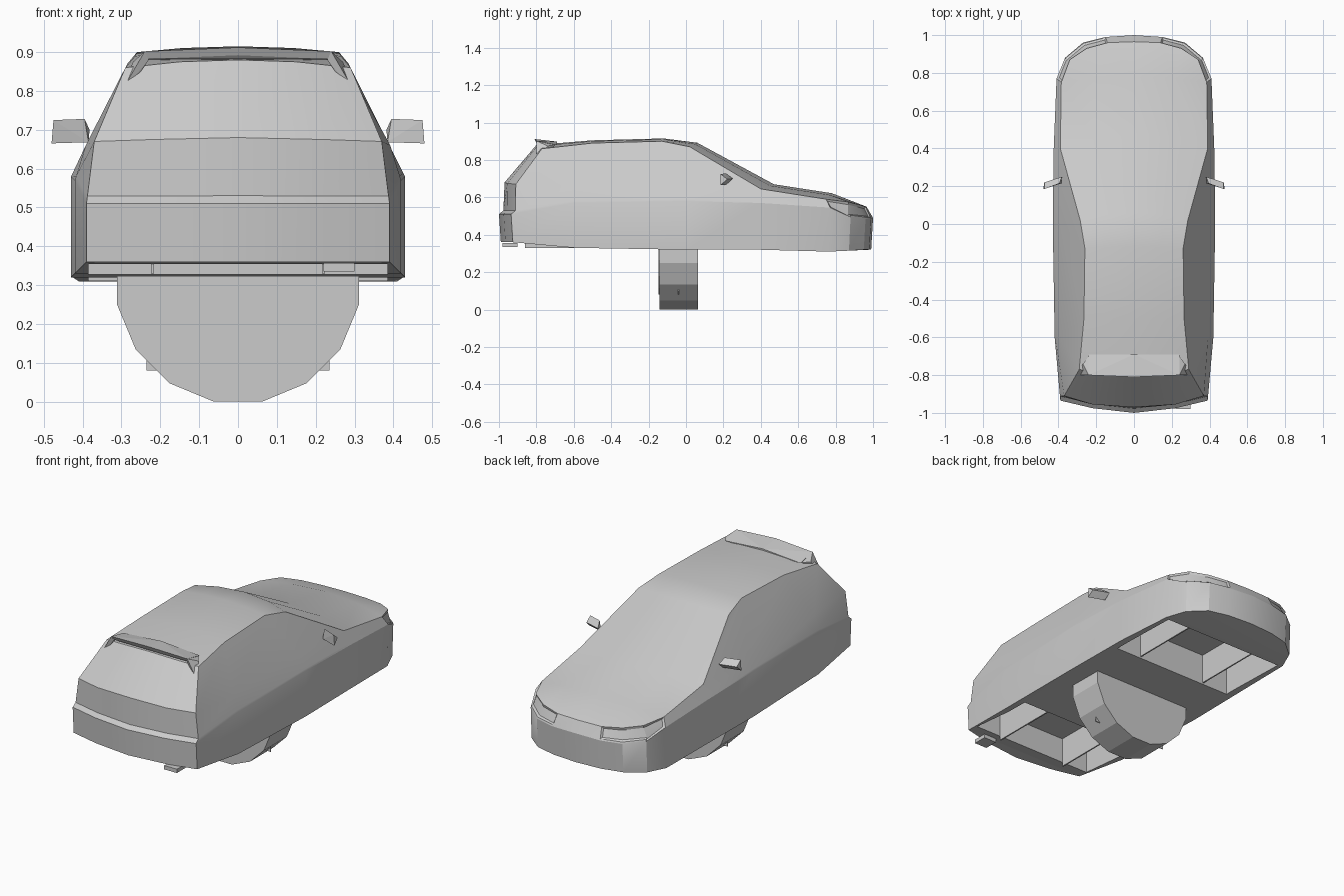
import bpy, bmesh, math
from mathutils import Vector

cube = bpy.data.objects.get("Cube")
if cube:
    bpy.data.objects.remove(cube, do_unlink=True)

paint = bpy.data.materials.new("plain_grey")
paint.use_nodes = True
GREY = (0.6, 0.6, 0.6, 1)
paint.diffuse_color = GREY
paint.node_tree.nodes["Principled BSDF"].inputs["Base Color"].default_value = GREY


def finish(bm, name):
    bmesh.ops.remove_doubles(bm, verts=bm.verts, dist=0.0005)
    bmesh.ops.recalc_face_normals(bm, faces=bm.faces)
    mesh = bpy.data.meshes.new(name)
    bm.to_mesh(mesh)
    bm.free()
    mesh.materials.append(paint)
    ob = bpy.data.objects.new(name, mesh)
    bpy.context.collection.objects.link(ob)
    return ob


def box(name, lo, hi):
    bm = bmesh.new()
    bmesh.ops.create_cube(bm, size=1)
    lo, hi = Vector(lo), Vector(hi)
    for v in bm.verts:
        v.co = (lo + hi) / 2 + v.co * (hi - lo)
    return finish(bm, name)


def hull(name, pts):
    bm = bmesh.new()
    for p in pts:
        bm.verts.new(p)
    bmesh.ops.convex_hull(bm, input=bm.verts)
    bmesh.ops.dissolve_limit(bm, angle_limit=0.01, verts=bm.verts, edges=bm.edges)
    return finish(bm, name)


# Half outlines of the shell from tail centre to nose centre
X = (0, .22, .39, .42, .43, .425, .41, .365, .27, .15, 0)
Y = (-1, -.975, -.935, -.6, 0, .4, .77, .88, .96, .99, 1)
Z_LOW = (.36, .36, .36, .33, .32, .32, .31, .315, .32, .32, .32)
Z_WAIST = (.51, .51, .51, .57, .58, .57, .545, .495, .485, .485, .49)
sill = [Vector((x, y * .99, z)) for x, y, z in zip(X, Y, Z_LOW)]
waist = [Vector(p) for p in zip(X, Y, Z_WAIST)]
belt = [Vector(p) for p in (
    (0, -.97, .68), (.22, -.955, .675), (.37, -.91, .67), (.392, -.6, .66),
    (.392, 0, .655), (.39, .4, .645), (.385, .75, .59), (.34, .87, .575),
    (.25, .93, .56), (.14, .96, .55), (0, .965, .55))]
roof = [Vector(p) for p in (
    (0, -.8, .88), (.15, -.795, .875), (.29, -.77, .86),
    (.265, -.5, .89), (.26, -.13, .90), (.285, .02, .87))]
# Ledge above the rear bumper
ledge = [a.lerp(b, .12) for a, b in zip(waist, belt)]
for i in range(3):
    ledge[i].y += .02

bm = bmesh.new()


def face(*pts):
    vs = [bm.verts.new(p) for p in pts]
    return bm.faces.new(vs)


def flip(p):
    return Vector((-p.x, p.y, p.z))


def both(*pts):
    face(*pts)
    face(*[flip(p) for p in reversed(pts)])


# Side walls, tail and nose
for low, high in ((sill, waist), (waist, ledge), (ledge, belt)):
    for i in range(10):
        both(low[i], low[i + 1], high[i + 1], high[i])
for i in range(5):
    both(belt[i], belt[i + 1], roof[i + 1], roof[i])

# Roof, windscreen and bonnet strips
edges = roof[2:] + belt[5:7]
centres = [roof[0]] + [Vector((0, y, z)) for y, z in
                       ((-.5, .905), (-.12, .915), (.06, .892), (.47, .67), (.78, .622))]
mids = [Vector((e.x * .55, *(c.lerp(e, .3).yz))) for e, c in zip(edges, centres)]
mids[0] = roof[1]
for i in range(5):
    both(edges[i], edges[i + 1], mids[i + 1], mids[i])
    both(mids[i], mids[i + 1], centres[i + 1], centres[i])
both(belt[6], belt[7], mids[-1])
both(belt[7], belt[8], mids[-1])
both(belt[8], belt[9], mids[-1])
both(mids[-1], belt[9], centres[-1])
both(belt[9], belt[10], centres[-1])

# Underside
for i in range(2, 6):
    face(sill[i], sill[i + 1], flip(sill[i + 1]), flip(sill[i]))
for a, b in ((0, 1), (1, 2)):
    both(sill[a], sill[b], Vector((0, sill[2].y, .36)))
face(*sill[6:], *[flip(p) for p in reversed(sill[6:10])])
bmesh.ops.remove_doubles(bm, verts=bm.verts, dist=0.0005)
bmesh.ops.recalc_face_normals(bm, faces=bm.faces)

# Sunken headlamps on the nose corners
for side in (-1, 1):
    lamp = []
    for f in bm.faces:
        c = f.calc_center_median()
        if c.y > .78 and .5 < c.z < .565 and c.x * side > .15 and abs(f.normal.z) < .85:
            lamp.append(f)
    bmesh.ops.inset_region(bm, faces=lamp, thickness=.012, depth=-.008)
body = finish(bm, "body_shell")

# Open bays under the floor
for name, y0, y1 in (("rear_bay", -.86, -.46), ("front_bay", .32, .75)):
    cutter = box(name + "_cutter", (-.385, y0, .2), (.385, y1, .5))
    cutter.hide_render = True
    cutter.hide_viewport = True
    mod = body.modifiers.new(name, "BOOLEAN")
    mod.operation = "DIFFERENCE"
    mod.solver = "EXACT"
    mod.object = cutter
    for s, side in ((-1, "right"), (1, "left")):
        box(f"{name}_{side}_wall", (s * .22 - .004, y0, .33), (s * .22 + .004, y1, .505))

# Roof spoiler with a fin at each end
SP = ((.24, -.69, .88), (.24, -.80, .902), (.24, -.79, .882))
hull("spoiler", [(s * x, y, z) for x, y, z in SP for s in (-1, 1)]
     + [(0, -.69, .898), (0, -.81, .912), (0, -.80, .892)])
for s, side in ((-1, "right"), (1, "left")):
    hull(f"spoiler_{side}_fin", [(s * x, y, z) for x, y, z in (
        (.24, -.70, .88), (.24, -.80, .902), (.27, -.74, .875),
        (.305, -.80, .79), (.29, -.79, .79), (.23, -.79, .88))])
    # Door mirror wedge
    hull(f"{side}_mirror", [(s * x, y, z) for x, y, z in (
        (.395, .215, .728), (.475, .185, .725), (.48, .185, .665), (.385, .215, .668),
        (.382, .25, .70), (.475, .22, .697))])

# Exhaust tip
box("exhaust", (.22, -.98, .335), (.30, -.90, .357))


# Cross-mounted wheel under the floor
def disc(name, radius, y0, y1):
    ring = [(radius * math.sin(a), radius * math.cos(a) + .311)
            for a in (math.pi * (i + .5) / 8 for i in range(16))]
    return hull(name, [(x, y, z) for x, z in ring for y in (y0, y1)])


disc("wheel", .317, -.143, .065)
disc("wheel_hub", .236, -.146, -.1)
box("wheel_plate", (-.235, -.042, .08), (.235, -.038, .45))

# Soft shading with crisp edges
bpy.ops.object.select_all(action="DESELECT")
bpy.context.view_layer.objects.active = body
body.select_set(True)
bpy.ops.object.shade_smooth_by_angle(angle=math.radians(25))
